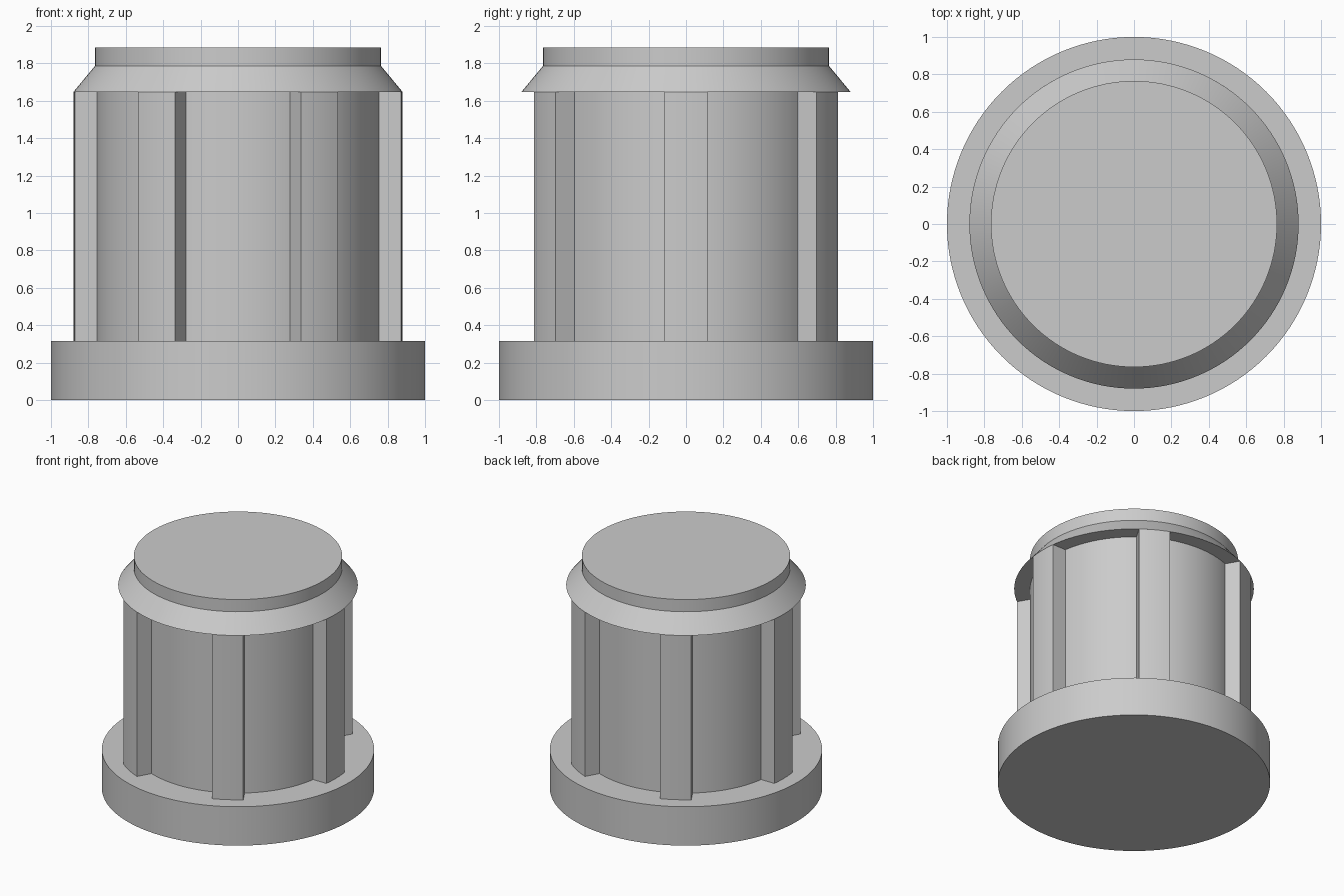
import bpy, bmesh, math
from mathutils import Matrix

cube = bpy.data.objects.get("Cube")
if cube:
    bpy.data.objects.remove(cube, do_unlink=True)

SEGMENTS = 128
BASE_TOP, SKIRT_Z = 0.315, 1.647
BODY_R, RIB_R, RIB_HALF = 0.763, 0.88, 0.115

grey = bpy.data.materials.new("light_grey")
grey.use_nodes = True
colour = (0.6, 0.6, 0.6, 1)
grey.diffuse_color = colour
grey.node_tree.nodes["Principled BSDF"].inputs["Base Color"].default_value = colour


def finish(name, bm):
    """Turn a bmesh into a named grey object with sharp edges kept."""
    bmesh.ops.recalc_face_normals(bm, faces=bm.faces)
    mesh = bpy.data.meshes.new(name)
    bm.to_mesh(mesh)
    bm.free()
    mesh.materials.append(grey)
    obj = bpy.data.objects.new(name, mesh)
    bpy.context.collection.objects.link(obj)
    bpy.ops.object.select_all(action='DESELECT')
    obj.select_set(True)
    bpy.context.view_layer.objects.active = obj
    bpy.ops.object.shade_smooth_by_angle(angle=math.radians(30))
    return obj


def extrude_up(bm, points, z0, z1):
    """Raise a closed outline into a solid between two heights."""
    face = bm.faces.new([bm.verts.new((x, y, z0)) for x, y in points])
    new = bmesh.ops.extrude_face_region(bm, geom=[face], use_keep_orig=True)["geom"]
    top = [v for v in new if isinstance(v, bmesh.types.BMVert)]
    bmesh.ops.translate(bm, verts=top, vec=(0, 0, z1 - z0))


# Turned knob: base flange, body, flared skirt and flat cap as one profile
profile = [(1, 0), (1, BASE_TOP), (BODY_R, BASE_TOP), (BODY_R, SKIRT_Z),
           (RIB_R, SKIRT_Z), (0.765, 1.786), (0.765, 1.885)]
bm = bmesh.new()
rings = []
for r, z in profile:
    ring = bmesh.ops.create_circle(bm, segments=SEGMENTS, radius=r,
                                   matrix=Matrix.Translation((0, 0, z)))["verts"]
    rings.append(ring)
for low, high in zip(rings, rings[1:]):
    for i in range(SEGMENTS):
        j = (i + 1) % SEGMENTS
        bm.faces.new((low[i], low[j], high[j], high[i]))
bm.faces.new(rings[0])
bm.faces.new(rings[-1])
finish("knob_body", bm)

# Six grip ribs with parallel sides and curved outer faces
half_angle = math.asin(RIB_HALF / RIB_R)
steps = 6
arc = [half_angle * (2 * i / steps - 1) for i in range(steps + 1)]
outline = [(RIB_R * math.cos(a), RIB_R * math.sin(a)) for a in arc]
outline += [(0.74, RIB_HALF), (0.74, -RIB_HALF)]
for k in range(6):
    bm = bmesh.new()
    extrude_up(bm, outline, BASE_TOP, SKIRT_Z)
    bmesh.ops.rotate(bm, verts=bm.verts, cent=(0, 0, 0),
                     matrix=Matrix.Rotation(k * math.pi / 3, 3, 'Z'))
    finish(f"grip_rib_{k + 1}", bm)
